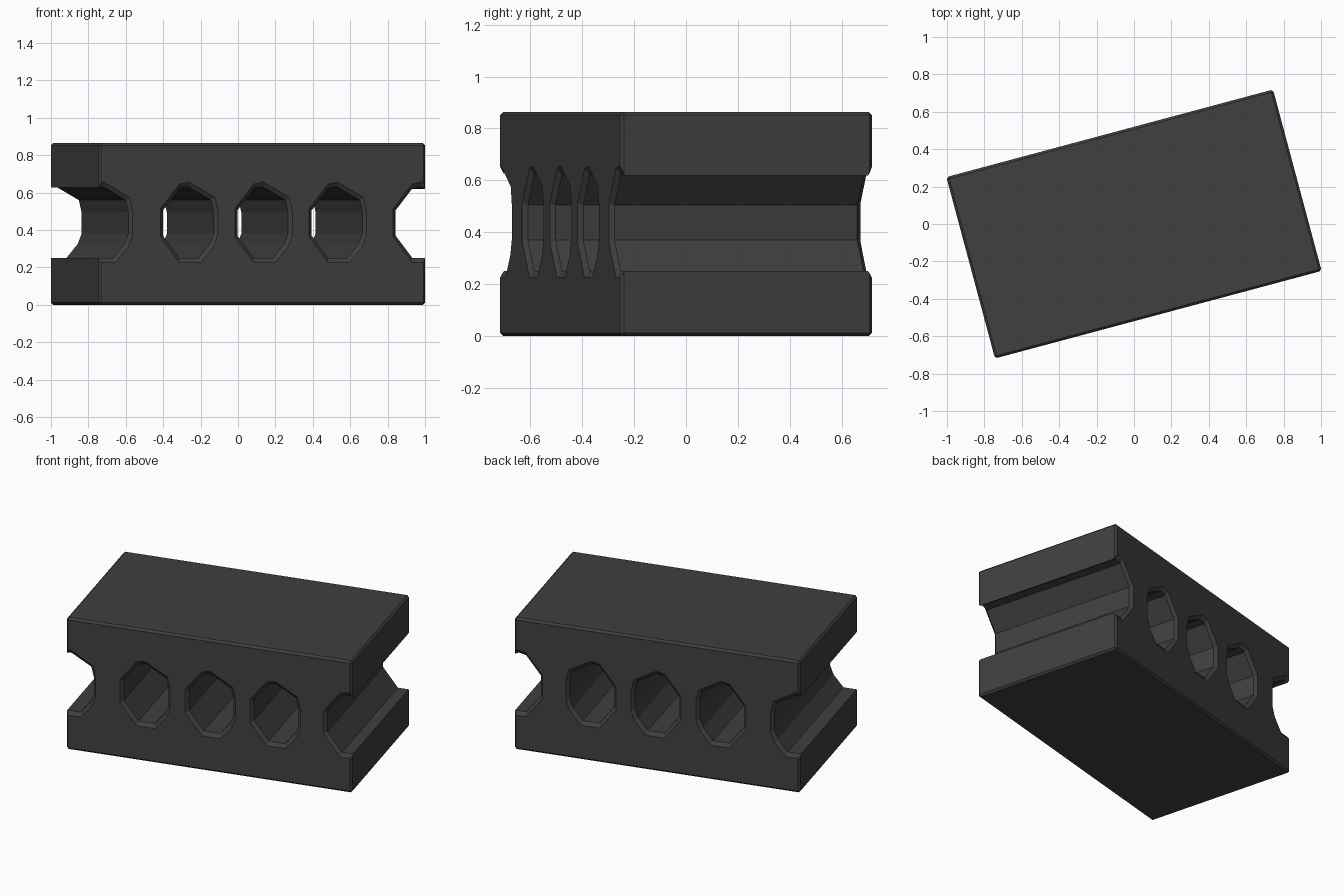
import bpy, bmesh, math

if "Cube" in bpy.data.objects:
    bpy.data.objects.remove(bpy.data.objects["Cube"])

L, W, H, TURN = 1.808, 1.004, 0.864, math.radians(15)

# Hole outline (across, height), measured at the chamfered rim
RIM = [(-.153, .51), (-.052, .638), (0, .648), (.137, .57), (.153, .50),
       (.153, .375), (.13, .315), (.062, .234), (-.052, .234), (-.153, .365)]
MID_Z = 0.438


def make_object(name, bm):
    bmesh.ops.recalc_face_normals(bm, faces=bm.faces)
    mesh = bpy.data.meshes.new(name)
    bm.to_mesh(mesh)
    bm.free()
    ob = bpy.data.objects.new(name, mesh)
    bpy.context.collection.objects.link(ob)
    return ob


def add_bore(bm, centre):
    """Loft the outline through the block, flaring at both rims."""
    rings = []
    for y, s in ((-W/2 - .02, 1.17), (-W/2 + .018, .92),
                 (W/2 - .018, .92), (W/2 + .02, 1.17)):
        rings.append([bm.verts.new((centre + u * s, y, MID_Z + (z - MID_Z) * s))
                      for u, z in RIM])
    n = len(RIM)
    for a, b in zip(rings, rings[1:]):
        for i in range(n):
            j = (i + 1) % n
            bm.faces.new((a[i], a[j], b[j], b[i]))
    bm.faces.new(rings[0])
    bm.faces.new(rings[-1])


# Block body with chamfered edges
bm = bmesh.new()
bmesh.ops.create_cube(bm, size=1)
for v in bm.verts:
    v.co = (v.co.x * L, v.co.y * W, (v.co.z + .5) * H)
bmesh.ops.bevel(bm, geom=bm.edges[:], offset=.012, segments=1, affect='EDGES')
block = make_object("hollow_block", bm)

# Three through holes and a half hole at each end
bm = bmesh.new()
for centre in (-.877, -.405, .007, .418, .883):
    add_bore(bm, centre)
cutter = make_object("hole_cutter", bm)
cutter.hide_render = True

mod = block.modifiers.new("holes", 'BOOLEAN')
mod.operation = 'DIFFERENCE'
mod.solver = 'EXACT'
mod.object = cutter
bpy.context.view_layer.objects.active = block
block.select_set(True)
bpy.ops.object.modifier_apply(modifier=mod.name)
bpy.data.objects.remove(cutter)

# Turned on the ground
block.rotation_euler.z = TURN

# Dark grey colour
mat = bpy.data.materials.new("dark_grey")
mat.diffuse_color = (.05, .05, .05, 1)
mat.use_nodes = True
mat.node_tree.nodes["Principled BSDF"].inputs["Base Color"].default_value = mat.diffuse_color
block.data.materials.clear()
block.data.materials.append(mat)
